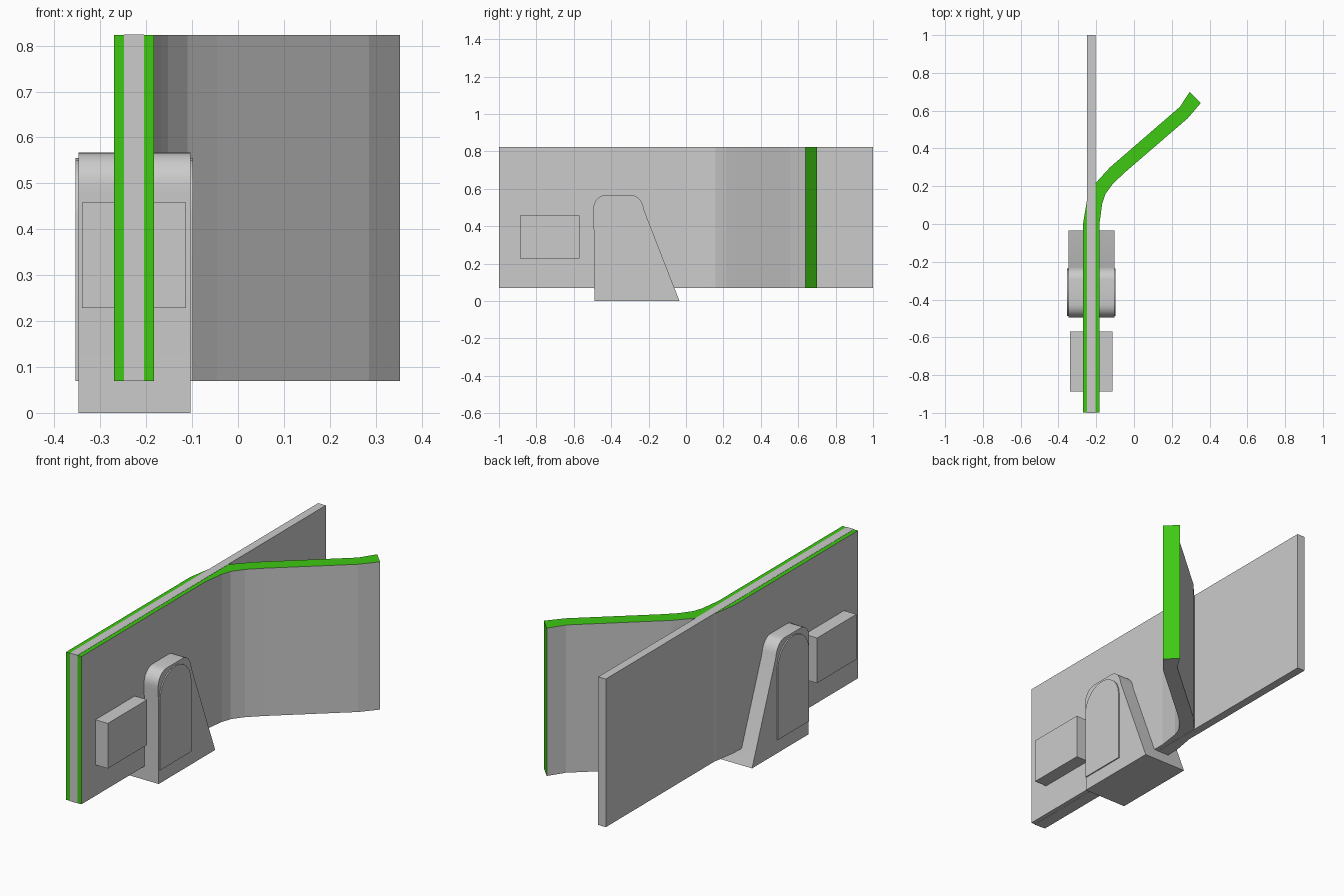
import bpy, bmesh, math

if "Cube" in bpy.data.objects:
    bpy.data.objects.remove(bpy.data.objects["Cube"])

XC = -0.226  # centre plane of the stand and straight board


def prism(name, pts, to3d, lo, hi):
    """Extrude a closed 2D profile between lo and hi."""
    bm = bmesh.new()
    a = [bm.verts.new(to3d(p, lo)) for p in pts]
    b = [bm.verts.new(to3d(p, hi)) for p in pts]
    n = len(pts)
    bm.faces.new(a)
    bm.faces.new(b)
    for i in range(n):
        j = (i + 1) % n
        bm.faces.new((a[i], a[j], b[j], b[i]))
    bmesh.ops.recalc_face_normals(bm, faces=bm.faces)
    me = bpy.data.meshes.new(name)
    bm.to_mesh(me)
    bm.free()
    ob = bpy.data.objects.new(name, me)
    bpy.context.collection.objects.link(ob)
    return ob


def side(p, x):   # profile in y, z extruded along x
    return (x, p[0], p[1])


def plan(p, z):   # profile in x, y extruded along z
    return (p[0], p[1], z)


def arc(cy, cz, ry, rz, a0, a1, n):
    return [(cy + ry * math.cos(math.radians(a0 + (a1 - a0) * i / n)),
             cz + rz * math.sin(math.radians(a0 + (a1 - a0) * i / n))) for i in range(n + 1)]


def box(name, x0, x1, y0, y1, z0, z1):
    return prism(name, [(x0, y0), (x1, y0), (x1, y1), (x0, y1)], plan, z0, z1)


def smooth(ob):
    bpy.ops.object.select_all(action='DESELECT')
    ob.select_set(True)
    bpy.context.view_layer.objects.active = ob
    bpy.ops.object.shade_smooth_by_angle(angle=math.radians(30))


# Straight board, a hair proud of the bent one where they overlap
box("straight_board", -0.248, -0.205, -1.0, 1.0, 0.069, 0.824)

# Bent board: right outline forwards, left outline back
right = [(-0.183, -0.999), (-0.183, 0.0), (-0.168, 0.11), (-0.152, 0.158),
         (-0.11, 0.215), (-0.046, 0.275), (0.285, 0.56), (0.353, 0.64)]
left = [(-0.27, -0.999), (-0.27, 0.0), (-0.25, 0.12), (-0.235, 0.165),
        (-0.2, 0.22), (-0.127, 0.30), (0.243, 0.62), (0.295, 0.70)]
bent = prism("bent_board", right + left[::-1], plan, 0.07, 0.823)

# Green top and end edges, grey sides and underside
green = bpy.data.materials.new("green_edge")
green.diffuse_color = (0.05, 0.58, 0.007, 1)
green.use_nodes = True
green.node_tree.nodes["Principled BSDF"].inputs["Base Color"].default_value = green.diffuse_color
grey = bpy.data.materials.new("grey_board")
grey.diffuse_color = (0.8, 0.8, 0.8, 1)
grey.use_nodes = True
grey.node_tree.nodes["Principled BSDF"].inputs["Base Color"].default_value = grey.diffuse_color
bent.data.materials.append(grey)
bent.data.materials.append(green)
for f in bent.data.polygons:
    tip = f.center.y > 0.64 and abs(f.normal.z) < 0.5 and f.normal.x > 0.5 and f.normal.y > 0.5
    if f.normal.z > 0.5 or f.normal.y < -0.95 or tip:
        f.material_index = 1

# Wedge stand with rounded top and a slight bulge at the front
wedge = [(-0.49, 0.0), (-0.035, 0.0), (-0.225, 0.488)]
wedge += arc(-0.295, 0.477, 0.07, 0.09, 20, 90, 6)
wedge += arc(-0.425, 0.497, 0.07, 0.07, 90, 180, 6)
wedge += [(-0.494, 0.475)]
smooth(prism("wedge_stand", wedge, side, XC - 0.122, XC + 0.122))

# Arched panels standing slightly proud on both sides of the stand
arch = [(-0.487, 0.07), (-0.235, 0.07)] + arc(-0.361, 0.43, 0.126, 0.125, 0, 180, 12)
smooth(prism("arched_panel", arch, side, XC - 0.128, XC + 0.128))

# Block through the boards
box("side_block", -0.34, -0.113, -0.887, -0.57, 0.228, 0.458)
